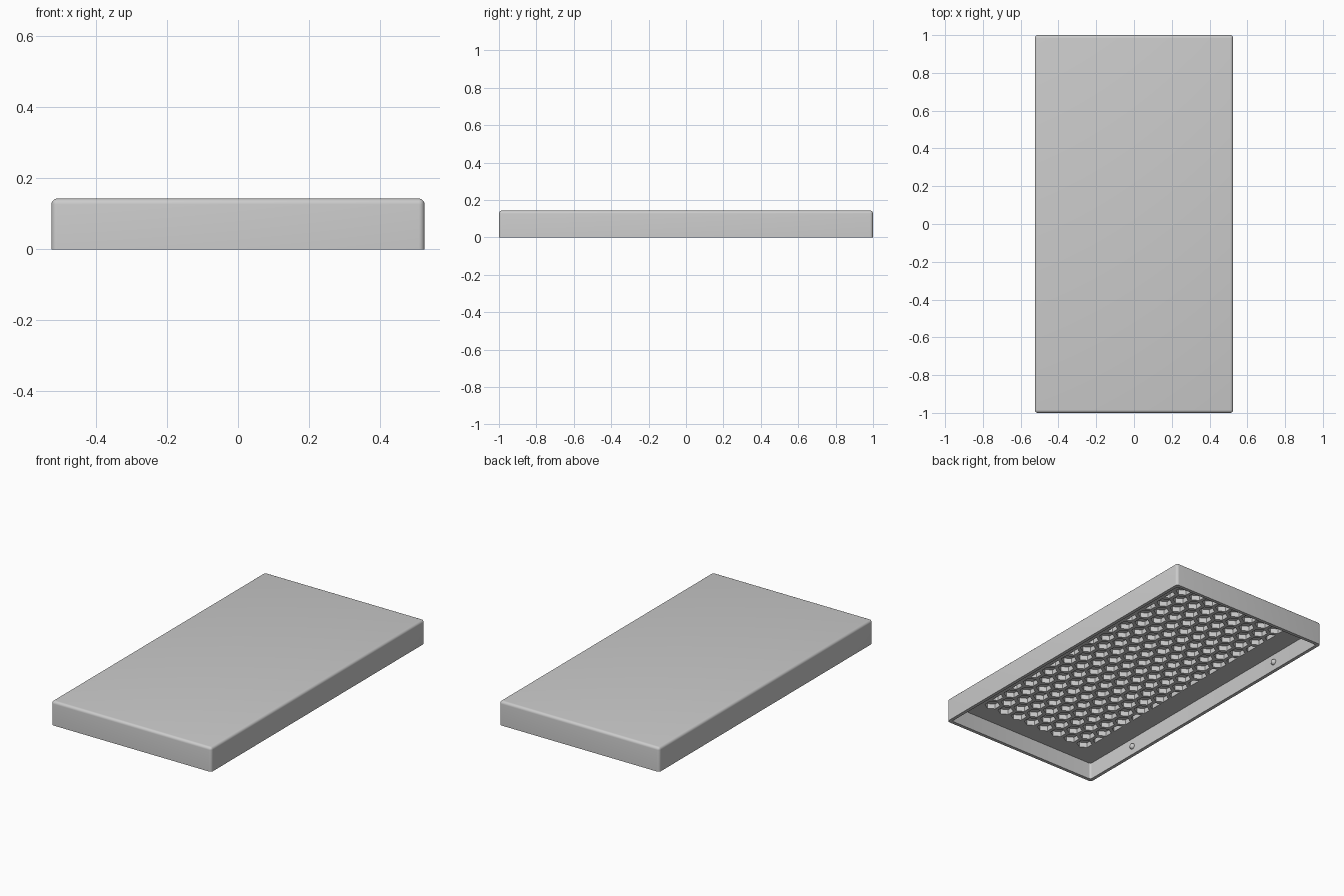
import bpy, bmesh, math
from mathutils import Matrix, Vector

cube = bpy.data.objects.get("Cube")
if cube:
    bpy.data.objects.remove(cube, do_unlink=True)

HALF_X, HALF_Y, HEIGHT = 0.525, 1.0, 0.143
WALL, CEILING = 0.02, 0.10
POCKET_DEPTH, PITCH, HEX_R = 0.03, 0.096, 0.0435
FIELD_X, FIELD_Y = 0.375, 0.88

grey = bpy.data.materials.new("light_grey")
grey.use_nodes = True
grey.diffuse_color = (0.6, 0.6, 0.6, 1)
grey.node_tree.nodes["Principled BSDF"].inputs["Base Color"].default_value = grey.diffuse_color


def finish(bm, name):
    bmesh.ops.recalc_face_normals(bm, faces=bm.faces)
    mesh = bpy.data.meshes.new(name)
    bm.to_mesh(mesh)
    bm.free()
    mesh.materials.append(grey)
    obj = bpy.data.objects.new(name, mesh)
    bpy.context.collection.objects.link(obj)
    return obj


def rounded_box(name, hx, hy, z0, z1, radius, round_top):
    """Box with rounded upright edges and, if asked, a rounded top rim."""
    bm = bmesh.new()
    bmesh.ops.create_cube(bm, size=1, matrix=Matrix.Translation((0, 0, (z0 + z1) / 2))
                          @ Matrix.Diagonal((2 * hx, 2 * hy, z1 - z0, 1)))
    mid = (z0 + z1) / 2
    edges = [e for e in bm.edges
             if abs(e.verts[0].co.z - e.verts[1].co.z) > 1e-4
             or (round_top and e.verts[0].co.z > mid)]
    bmesh.ops.bevel(bm, geom=edges, offset=radius, segments=5, profile=0.5, affect='EDGES')
    return finish(bm, name)


def cut(target, cutter):
    mod = target.modifiers.new(cutter.name, 'BOOLEAN')
    mod.operation = 'DIFFERENCE'
    mod.solver = 'EXACT'
    mod.object = cutter
    bpy.context.view_layer.objects.active = target
    bpy.ops.object.modifier_apply(modifier=mod.name)
    bpy.data.objects.remove(cutter, do_unlink=True)


# Cover shell, open underneath
cover = rounded_box("cover_shell", HALF_X, HALF_Y, 0, HEIGHT, 0.016, True)
cut(cover, rounded_box("cavity", HALF_X - WALL, HALF_Y - WALL, -0.1, CEILING, 0.012, False))

# Staggered hexagonal pockets in the ceiling, trimmed to a rectangle
bm = bmesh.new()
for row in range(-10, 11):
    shift = 0.5 if row % 2 == 0 else 0.0
    for col in range(-4, 4 if shift else 5):
        place = Matrix.Translation(((col + shift) * PITCH, row * PITCH * math.sqrt(3) / 2, CEILING - 0.02))
        bmesh.ops.create_circle(bm, cap_ends=True, segments=6, radius=HEX_R, matrix=place)
for axis, limit in ((Vector((1, 0, 0)), FIELD_X), (Vector((0, 1, 0)), FIELD_Y)):
    for side in (-1, 1):
        bmesh.ops.bisect_plane(bm, geom=bm.verts[:] + bm.edges[:] + bm.faces[:],
                               plane_co=axis * side * limit, plane_no=axis * side, clear_outer=True)
extruded = bmesh.ops.extrude_face_region(bm, geom=bm.faces[:], use_keep_orig=True)
tops = [g for g in extruded["geom"] if isinstance(g, bmesh.types.BMVert)]
bmesh.ops.translate(bm, verts=tops, vec=(0, 0, POCKET_DEPTH + 0.02))
cut(cover, finish(bm, "pockets"))

# Snap nubs on the inside of the long walls
nubs = []
for side, side_name in ((1, "left"), (-1, "right")):
    for end, end_name in ((1, "back"), (-1, "front")):
        bm = bmesh.new()
        bmesh.ops.create_uvsphere(bm, u_segments=20, v_segments=12, radius=0.017,
                                  matrix=Matrix.Translation((side * (HALF_X - WALL), end * 0.615, 0.05)))
        nubs.append(finish(bm, f"snap_nub_{end_name}_{side_name}"))

# Smooth the rounded edges, keep the creases sharp
bpy.ops.object.select_all(action='DESELECT')
for obj in [cover] + nubs:
    obj.select_set(True)
bpy.context.view_layer.objects.active = cover
bpy.ops.object.shade_smooth_by_angle(angle=math.radians(30))
